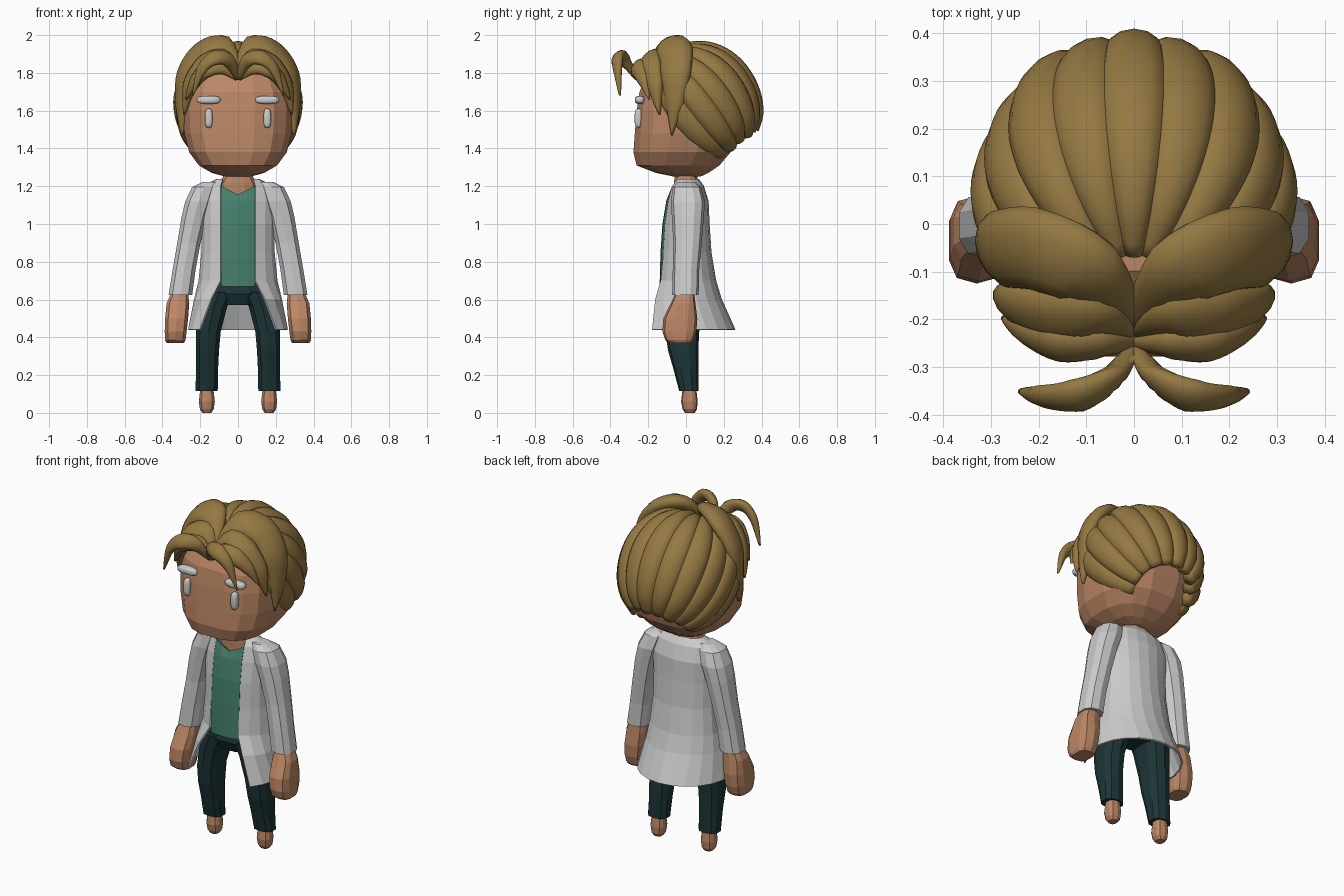
import bpy, bmesh, math
from mathutils import Vector
from math import sin, cos, pi, asin

if "Cube" in bpy.data.objects:
    bpy.data.objects.remove(bpy.data.objects["Cube"])


def material(name, rgb):
    m = bpy.data.materials.new(name)
    m.diffuse_color = (*rgb, 1)
    m.use_nodes = True
    m.node_tree.nodes["Principled BSDF"].inputs["Base Color"].default_value = m.diffuse_color
    return m


SKIN = material("skin", (0.50, 0.24, 0.13))
HAIR = material("hair", (0.30, 0.19, 0.055))
GREEN = material("shirt_green", (0.06, 0.21, 0.15))
DARK = material("trouser_dark", (0.012, 0.036, 0.038))
WHITE = material("white", (1, 1, 1))


def grid_mesh(name, rows, mat=None, closed=True, caps=True, mirror=False, smooth=False):
    """Skin rows of points into a mesh."""
    bm = bmesh.new()
    vs = [[bm.verts.new(p) for p in row] for row in rows]
    n = len(rows[0])
    for a, b in zip(vs, vs[1:]):
        for i in range(n if closed else n - 1):
            j = (i + 1) % n
            bm.faces.new((a[i], a[j], b[j], b[i]))
    if closed and caps:
        bm.faces.new(vs[0])
        bm.faces.new(vs[-1])
    bmesh.ops.recalc_face_normals(bm, faces=bm.faces)
    me = bpy.data.meshes.new(name)
    bm.to_mesh(me)
    bm.free()
    for p in me.polygons:
        p.use_smooth = smooth
    ob = bpy.data.objects.new(name, me)
    bpy.context.collection.objects.link(ob)
    if mat:
        me.materials.append(mat)
    if mirror:
        ob.modifiers.new("mirror", 'MIRROR')
    return ob


def pw(v, e):
    return math.copysign(abs(v) ** e, v)


def loft(name, rings, mat=None, n=12, e=2.5, **kw):
    """Rings are (cx, cy, z, rx, ry) superellipses."""
    ts = [2 * pi * (i + 0.5) / n for i in range(n)]
    rows = [[(cx + rx * pw(cos(t), 2 / e), cy + ry * pw(sin(t), 2 / e), z) for t in ts]
            for cx, cy, z, rx, ry in rings]
    return grid_mesh(name, rows, mat, **kw)


def strand(name, pts, widths, thick, mirror=True, n=12, steps=5):
    """Tapered flattened lock of hair following a smooth path."""
    P = [Vector(p) for p in pts]
    P = [2 * P[0] - P[1]] + P + [2 * P[-1] - P[-2]]
    path, ws = [], []
    for k in range(1, len(P) - 2):
        a, b, c, d = P[k - 1:k + 3]
        for s in range(steps + (k == len(P) - 3)):
            t = s / steps
            path.append(0.5 * (2 * b + (c - a) * t + (2 * a - 5 * b + 4 * c - d) * t * t
                               + (3 * b - a - 3 * c + d) * t ** 3))
            ws.append(widths[k - 1] * (1 - t) + widths[k] * t)
    wm = max(widths)
    rows = []
    for i, p in enumerate(path):
        tan = (path[min(i + 1, len(path) - 1)] - path[max(i - 1, 0)]).normalized()
        side = tan.cross(p - HC).normalized()
        out = side.cross(tan)
        h = thick * (ws[i] / wm) ** 0.6
        rows.append([p + side * ws[i] * cos(2 * pi * j / n) + out * h * sin(2 * pi * j / n)
                     for j in range(n)])
    return grid_mesh(name, rows, HAIR, mirror=mirror, smooth=True)


# Head and neck
head = [(1.252, .07, -.07, .08), (1.27, .14, -.16, .12), (1.31, .21, -.265, .18), (1.38, .262, -.282, .24),
        (1.48, .288, -.275, .27), (1.60, .295, -.265, .28), (1.70, .285, -.25, .28),
        (1.80, .24, -.20, .25), (1.87, .14, -.10, .16)]
loft("head", [(0, (f + b) / 2, z, r, (b - f) / 2) for z, r, f, b in head], SKIN, n=16, e=2.7)
loft("neck", [(0, 0, 1.12, .10, .065), (0, 0, 1.22, .10, .065), (0, 0, 1.28, .065, .06)], SKIN)

# Eyes and brows, rounded blocks
for s, side in ((-1, "right"), (1, "left")):
    for part, loc, size in (("eye", (.155, -.252, 1.56), (.02, .02, .051)),
                            ("brow", (.155, -.245, 1.657), (.064, .026, .021))):
        bpy.ops.mesh.primitive_uv_sphere_add(segments=16, ring_count=10, radius=1,
                                             location=(s * loc[0], loc[1], loc[2]))
        ob = bpy.context.object
        ob.name = f"{side}_{part}"
        for v in ob.data.vertices:
            v.co = Vector([pw(c, .65) * k for c, k in zip(v.co, size)])
        ob.data.materials.append(WHITE)
        bpy.ops.object.shade_smooth()

# Back hair: locks run like meridians around a tilted axis
HC = Vector((0, .05, 1.63))
AX, UP, XX = Vector((0, .61, -.79)), Vector((0, .79, .61)), Vector((1, 0, 0))
STEP = math.radians(21.5)
for k in range(6):
    phi = k * STEP
    pts, ws = [], []
    for i in range(9):
        th = math.radians(13 + i * (154 - 13) / 8)
        rad = .30 - .006 * (k % 2)
        lat = sin(th) ** (.88 if th < pi / 2 else .75)
        down = -cos(th) * (1.08 if th > pi / 2 else 1)
        pts.append(HC + rad * (AX * down + lat * (XX * sin(phi) + UP * cos(phi))))
        ws.append(.31 * lat * STEP * .6)
    strand(f"back_lock_{k}", pts, ws, .044, mirror=k > 0, steps=3)

# Front locks, parted in the middle
strand("crown_lock", [(0, -.21, 1.80), (.10, -.10, 1.935), (.20, -.055, 1.905), (.275, -.055, 1.79),
                      (.295, -.06, 1.64), (.295, -.075, 1.47)], [.03, .09, .095, .085, .055, .003], .048)
strand("fringe_lock_back", [(0, -.22, 1.79), (.09, -.19, 1.87), (.18, -.19, 1.83), (.255, -.165, 1.73),
                            (.285, -.14, 1.58)], [.02, .07, .075, .05, .003], .042)
strand("fringe_lock_front", [(0, -.245, 1.77), (.08, -.25, 1.83), (.16, -.25, 1.82), (.225, -.225, 1.76),
                             (.275, -.195, 1.66)], [.015, .045, .05, .035, .003], .033)
strand("front_curl", [(0, -.26, 1.77), (.05, -.325, 1.865), (.12, -.36, 1.88), (.19, -.362, 1.82),
                      (.24, -.35, 1.68)], [.012, .04, .045, .03, .003], .028)

# Coat and shirt share half rings: (z, half width, front y, back y, opening half width)
RINGS = [(1.235, .11, -.06, .065, .08), (1.20, .18, -.08, .09, .09), (1.12, .20, -.10, .115, .09),
         (1.00, .19, -.12, .12, .09), (.85, .19, -.13, .13, .09), (.70, .205, -.145, .155, .09),
         (.60, .228, -.20, .185, .14), (.44, .262, -.27, .257, .20)]


def half_wrap(name, rings, front, n, mat=None, drop=0):
    """Open half wrap round the body, mirrored; either the front panel or the rest."""
    rows = []
    for r, (z, rx, f, b, xo) in enumerate(rings):
        t1 = pi - asin(xo / rx)
        lo, hi = (t1, pi) if front else (0, t1)
        row = []
        for i in range(n + 1):
            t = lo + (hi - lo) * i / n
            x = 0 if (i == n and front) else rx * sin(t)
            row.append((x, (f + b) / 2 + (b - f) / 2 * cos(t), z - (drop * i / n if r == 0 else 0)))
        rows.append(row)
    ob = grid_mesh(name, rows, mat, closed=False, mirror=True)
    sol = ob.modifiers.new("thickness", 'SOLIDIFY')
    sol.thickness, sol.offset = .01, 0


half_wrap("coat", RINGS, False, 8)
half_wrap("shirt", RINGS[1:5] + [(.67, .205, -.135, .155, .09)], True, 2, GREEN, drop=.045)

# Sleeves and hands
loft("sleeve", [(.145, 0, 1.222, .045, .045), (.18, .005, 1.195, .066, .075), (.208, .01, 1.12, .074, .09),
                (.231, .01, 1.04, .07, .085), (.26, .008, .90, .064, .075), (.285, 0, .76, .063, .07),
                (.305, -.003, .625, .065, .07)], mirror=True, n=10)
loft("hand", [(.308, -.005, .64, .045, .048), (.318, -.015, .58, .062, .065), (.325, -.03, .50, .063, .09),
              (.33, -.035, .43, .06, .09), (.332, -.035, .385, .056, .075), (.332, -.03, .37, .048, .06)],
     SKIN, mirror=True, n=10, e=3)

# Trousers and feet
loft("hips", [(0, 0, .69, .15, .11), (0, 0, .63, .17, .12), (0, 0, .57, .11, .09)], DARK)
loft("trouser_leg", [(.10, -.005, .64, .085, .118), (.13, -.01, .56, .075, .11), (.157, -.02, .43, .068, .09),
                     (.162, -.015, .33, .064, .08), (.164, 0, .23, .061, .066), (.166, .015, .115, .061, .051)],
     DARK, mirror=True, n=10)
loft("foot", [(.165, .018, .13, .036, .036), (.165, .018, .06, .044, .044), (.165, .02, .02, .038, .038),
              (.165, .02, 0, .024, .026)], SKIN, mirror=True, n=10)
